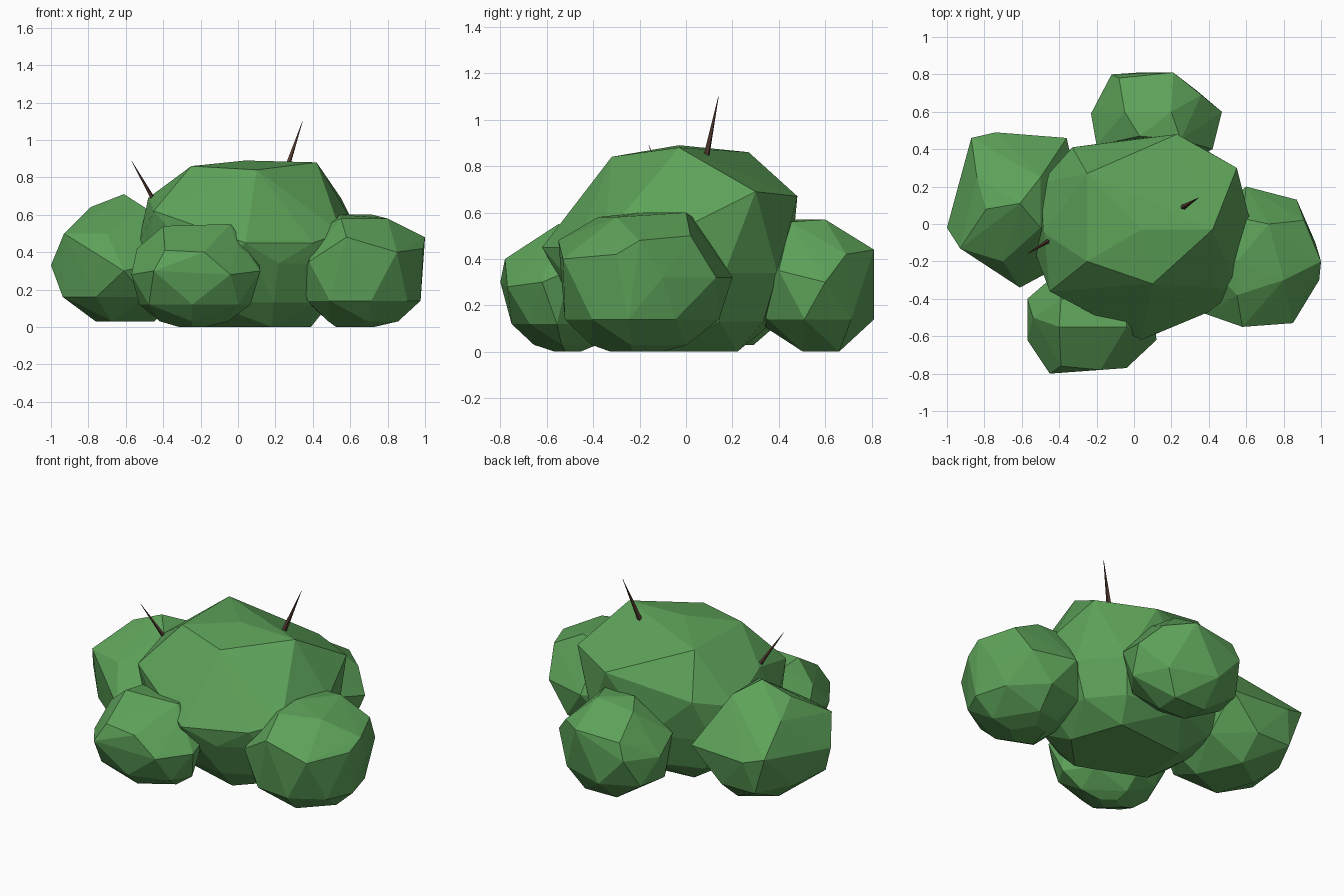
import bpy, bmesh, math
from mathutils import Vector

if "Cube" in bpy.data.objects:
    bpy.data.objects.remove(bpy.data.objects["Cube"])


def material(name, colour):
    m = bpy.data.materials.new(name)
    m.diffuse_color = (*colour, 1)
    m.use_nodes = True
    m.node_tree.nodes["Principled BSDF"].inputs["Base Color"].default_value = m.diffuse_color
    return m


leaf = material("leaf_green", (0.11, 0.36, 0.10))
bark = material("twig_brown", (0.085, 0.043, 0.03))


def finish(bm, name, mat):
    bmesh.ops.recalc_face_normals(bm, faces=bm.faces)
    mesh = bpy.data.meshes.new(name)
    bm.to_mesh(mesh)
    bm.free()
    mesh.materials.append(mat)
    bpy.context.collection.objects.link(bpy.data.objects.new(name, mesh))


def clump(name, belt, crown, rings):
    """Faceted boulder of leaves: widest belt, a few crown corners, and the belt
    repeated downwards as shrinking rings of (height, scale, x shift, y shift)."""
    n = len(belt)
    flat = [Vector(p[:2]) for p in belt]
    centre = sum(flat, Vector((0, 0))) / n
    mids = [(flat[i] + flat[(i + 1) % n]) / 2 for i in range(n)]
    bm = bmesh.new()
    for p in belt + crown:
        bm.verts.new(p)
    for z, s, dx, dy in rings:
        # small rings near the ground use fewer corners
        ring = mids[::2] if s < 0.6 else mids
        for p in ring:
            q = centre + (p - centre) * s * 1.06
            bm.verts.new((q.x + dx, q.y + dy, z))
    res = bmesh.ops.convex_hull(bm, input=bm.verts)
    loose = {g for g in res["geom_interior"] + res["geom_unused"]
             if isinstance(g, bmesh.types.BMVert)}
    bmesh.ops.delete(bm, geom=list(loose), context='VERTS')
    finish(bm, name, leaf)


def twig(name, base, tip, radius):
    """Thin four-sided thorn from base to tip."""
    base, tip = Vector(base), Vector(tip)
    axis = tip - base
    bm = bmesh.new()
    bmesh.ops.create_cone(bm, cap_ends=True, segments=4, radius1=radius,
                          radius2=0.001, depth=axis.length)
    bm.transform(axis.to_track_quat('Z', 'Y').to_matrix().to_4x4())
    bmesh.ops.translate(bm, verts=bm.verts, vec=(base + tip) / 2)
    finish(bm, name, bark)


# large central mass
clump("main_clump",
      belt=[(-.50, .22, .55), (-.33, .41, .60), (.23, .48, .67), (.55, .30, .69),
            (.62, .02, .55), (.55, -.35, .50), (.40, -.47, .45), (.04, -.62, .45),
            (-.45, -.36, .62), (-.53, -.15, .45)],
      crown=[(-.25, .27, .86), (-.25, -.20, .86), (.10, -.32, .84),
             (.42, -.03, .88), (.04, -.03, .89), (-.48, -.05, .69)],
      rings=[(.34, .93, 0, .01), (.13, .78, 0, .02), (0, .54, .03, .02)])

# smaller clumps around it
clump("left_clump",
      belt=[(-1, -.02, .33), (-.87, .46, .40), (-.74, .49, .36), (-.36, .46, .36),
            (-.28, .10, .36), (-.35, -.20, .36), (-.61, -.34, .30), (-.93, -.13, .50)],
      crown=[(-.61, .11, .71), (-.79, .08, .64), (-.84, .25, .56),
             (-.50, .25, .64), (-.50, -.02, .64), (-.70, -.20, .50)],
      rings=[(.16, .86, 0, 0), (.03, .48, .03, 0)])

clump("back_clump",
      belt=[(-.23, .59, .30), (-.12, .80, .32), (.21, .81, .44), (.47, .60, .30),
            (.42, .40, .35), (.20, .28, .20), (-.05, .27, .20), (-.20, .42, .38)],
      crown=[(.03, .47, .57), (.20, .60, .57), (-.05, .60, .54),
             (.25, .45, .56), (.36, .69, .42), (-.08, .78, .42)],
      rings=[(.14, .93, 0, .01), (0, .40, .05, .06)])

clump("front_clump",
      belt=[(-.57, -.40, .28), (-.57, -.62, .28), (-.45, -.80, .30), (-.04, -.77, .28),
            (.12, -.62, .30), (.11, -.50, .35), (-.15, -.27, .30), (-.42, -.27, .30)],
      crown=[(-.54, -.50, .42), (-.40, -.55, .54), (-.04, -.55, .55), (-.04, -.40, .53),
             (-.39, -.40, .52), (-.39, -.76, .41), (-.18, -.78, .40), (0, -.62, .43)],
      rings=[(.12, .82, 0, 0), (.03, .5, 0, .01), (0, .2, 0, .02)])

clump("right_clump",
      belt=[(.60, .20, .32), (.87, .13, .32), (1, -.20, .48), (.99, -.30, .42),
            (.85, -.53, .40), (.58, -.55, .48), (.38, -.48, .35), (.33, -.30, .25),
            (.36, .02, .30)],
      crown=[(.55, -.20, .60), (.55, -.38, .58), (.72, 0, .60), (.80, -.30, .58),
             (.58, .03, .58), (.91, .02, .50), (.97, -.10, .32), (.38, -.20, .50)],
      rings=[(.14, .89, 0, 0), (.03, .55, 0, 0), (0, .3, -.04, 0)])

# bare twigs poking out
twig("right_twig", (.255, .085, .83), (.345, .14, 1.10), .016)
twig("left_twig", (-.44, -.08, .66), (-.57, -.16, .89), .014)
